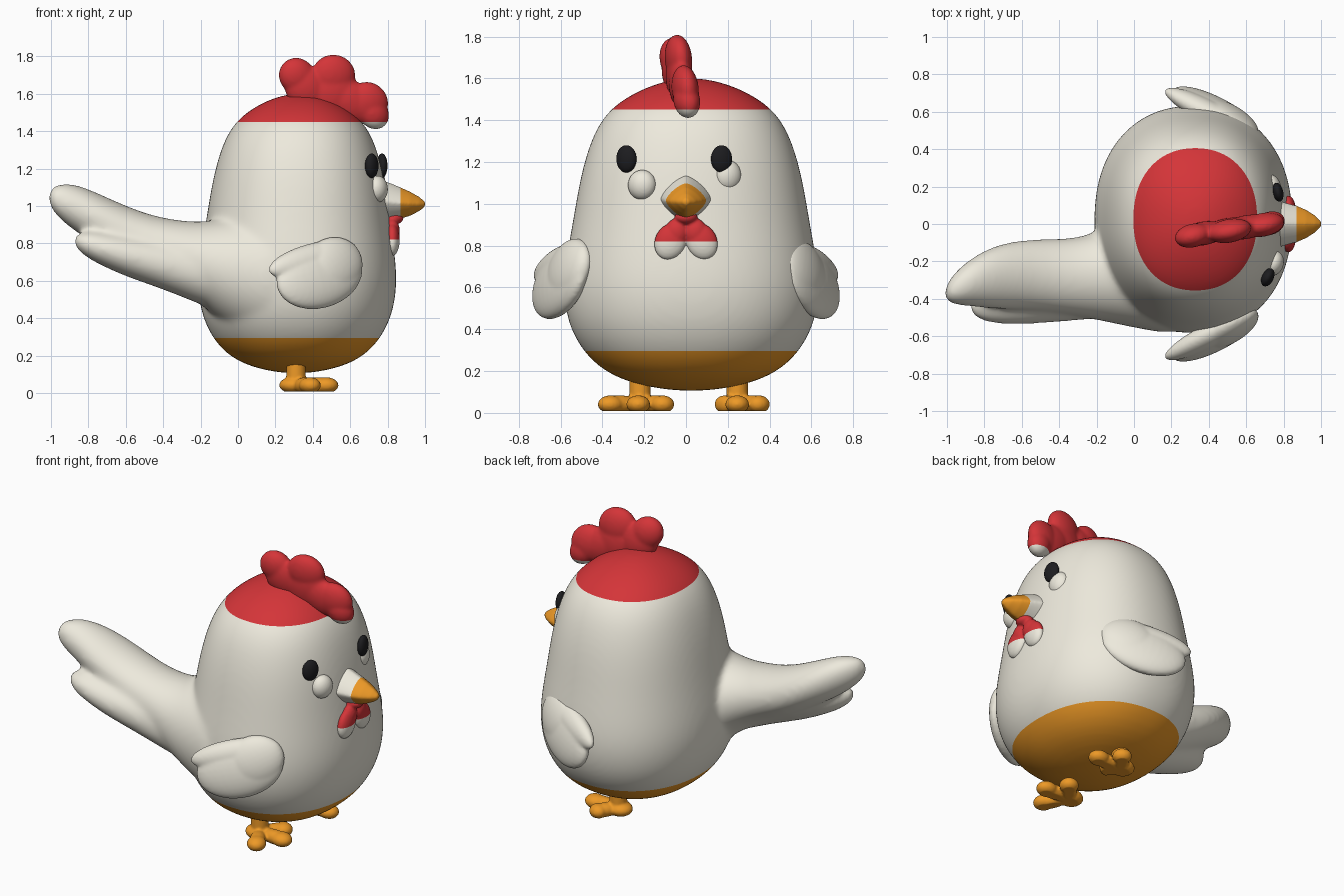
import bpy, bmesh
from math import cos, sin, pi, radians, copysign
from mathutils import Matrix, Vector

if "Cube" in bpy.data.objects:
    bpy.data.objects.remove(bpy.data.objects["Cube"])


def material(name, rgb):
    m = bpy.data.materials.new(name)
    m.diffuse_color = (*rgb, 1)
    m.use_nodes = True
    m.node_tree.nodes["Principled BSDF"].inputs["Base Color"].default_value = m.diffuse_color
    return m


WHITE = material("cream", (0.85, 0.82, 0.72))
RED = material("red", (0.66, 0.035, 0.04))
ORANGE = material("orange", (0.85, 0.32, 0.02))
BLACK = material("black", (0.012, 0.012, 0.014))


def ring(a, b, p=2.0, n=32):
    """Superellipse points with half sizes a and b."""
    f = lambda v: copysign(abs(v) ** (2 / p), v)
    return [(a * f(cos(2 * pi * i / n)), b * f(sin(2 * pi * i / n))) for i in range(n)]


def loft(bm, rings):
    """Closed skin through rings of 3D points."""
    rows = [[bm.verts.new(p) for p in r] for r in rings]
    n = len(rows[0])
    for lo, hi in zip(rows, rows[1:]):
        for i in range(n):
            bm.faces.new((lo[i], lo[(i + 1) % n], hi[(i + 1) % n], hi[i]))
    bm.faces.new(rows[0])
    bm.faces.new(rows[-1])


def tube(bm, sections, p=2.0):
    """Sections (x, y, z, half width, half height) running along x."""
    loft(bm, [[(x, y + u, z + v) for u, v in ring(a, b, p)] for x, y, z, a, b in sections])


def blob(bm, centre, radii, tilt=0.0, pre=Matrix()):
    """Ellipsoid; tilt raises its +x end."""
    m = (Matrix.Translation(centre) @ pre @ Matrix.Rotation(-tilt, 4, 'Y')
         @ Matrix.Diagonal((*radii, 1)))
    bmesh.ops.create_uvsphere(bm, u_segments=32, v_segments=16, radius=1, matrix=m)


def fuse(name, bm, mats, cuts=(), axis=2, voxel=0.012, smooth=4, subdivide=0):
    """Melt overlapping pieces together and colour them in bands along an axis."""
    bmesh.ops.recalc_face_normals(bm, faces=bm.faces[:])
    me = bpy.data.meshes.new(name)
    bm.to_mesh(me)
    ob = bpy.data.objects.new(name, me)
    bpy.context.collection.objects.link(ob)
    if subdivide:
        ob.modifiers.new("round", 'SUBSURF').levels = subdivide
    rm = ob.modifiers.new("melt", 'REMESH')
    rm.mode, rm.voxel_size = 'VOXEL', voxel
    sm = ob.modifiers.new("soften", 'SMOOTH')
    sm.factor, sm.iterations = 0.5, smooth
    done = bpy.data.meshes.new_from_object(ob.evaluated_get(bpy.context.evaluated_depsgraph_get()))
    ob.modifiers.clear()
    done.materials.clear()
    for m in mats:
        done.materials.append(m)
    bm.clear()
    bm.from_mesh(done)
    normal = Vector([float(i == axis) for i in range(3)])
    for c in cuts:
        bmesh.ops.bisect_plane(bm, geom=bm.verts[:] + bm.edges[:] + bm.faces[:], dist=1e-5,
                               plane_co=normal * c, plane_no=normal)
    for v in bm.verts:
        v.co.z = max(v.co.z, 0.008)
    for f in bm.faces:
        f.smooth = True
        f.material_index = sum(f.calc_center_median()[axis] > c for c in cuts)
    bm.to_mesh(done)
    bm.free()
    ob.data = done
    return ob


# body and tail
bm = bmesh.new()
profile = [(0.105, 0.06), (0.122, 0.2), (0.16, 0.34), (0.22, 0.445), (0.3, 0.522), (0.4, 0.578),
           (0.5, 0.604), (0.6, 0.612), (0.7, 0.604), (0.8, 0.588), (0.9, 0.57), (1.0, 0.553),
           (1.1, 0.535), (1.2, 0.512), (1.3, 0.48), (1.38, 0.442), (1.45, 0.39),
           (1.51, 0.31), (1.56, 0.21), (1.59, 0.11), (1.6, 0.04)]
loft(bm, [[(0.31 + 0.012 * z + u, 0.025 + v, z) for u, v in ring(r * 0.87, r, 2.2, 48)]
          for z, r in profile])
tube(bm, [(0.3, -0.25, 0.6, 0.34, 0.36), (0.15, -0.25, 0.615, 0.335, 0.36),
          (0.0, -0.25, 0.64, 0.305, 0.315), (-0.1, -0.26, 0.66, 0.275, 0.27),
          (-0.19, -0.275, 0.69, 0.24, 0.225),
          (-0.3, -0.285, 0.735, 0.21, 0.185), (-0.45, -0.275, 0.79, 0.195, 0.155),
          (-0.6, -0.27, 0.85, 0.188, 0.15), (-0.75, -0.285, 0.93, 0.172, 0.14),
          (-0.87, -0.31, 0.99, 0.13, 0.13), (-0.96, -0.345, 1.03, 0.09, 0.095),
          (-1.015, -0.375, 1.045, 0.035, 0.045)])
tube(bm, [(0.0, -0.28, 0.6, 0.22, 0.2), (-0.2, -0.33, 0.64, 0.175, 0.17),
          (-0.4, -0.36, 0.69, 0.165, 0.135), (-0.6, -0.385, 0.735, 0.155, 0.115),
          (-0.75, -0.41, 0.78, 0.125, 0.09), (-0.83, -0.43, 0.8, 0.085, 0.065),
          (-0.88, -0.445, 0.815, 0.025, 0.025)])
fuse("body_and_tail", bm, [ORANGE, WHITE, RED], [0.295, 1.45], voxel=0.014, smooth=24, subdivide=1)

# comb, slightly turned
bm = bmesh.new()
turn = Matrix(((1, 0, 0, 0), (0.13, 1, -0.06, 0), (0, 0, 1, 0), (0, 0, 0, 1)))
for x, z, a, b, tilt in [(0.315, 1.695, 0.1, 0.095, 2.3), (0.37, 1.63, 0.13, 0.115, 2.3),
                         (0.51, 1.695, 0.115, 0.118, 1.6), (0.51, 1.6, 0.14, 0.14, 0),
                         (0.69, 1.55, 0.115, 0.112, -0.9), (0.725, 1.495, 0.09, 0.078, -0.9),
                         (0.6, 1.56, 0.15, 0.11, -0.5)]:
    y = -0.035 + 0.13 * (x - 0.5) - 0.06 * (z - 1.65)
    blob(bm, (x, y, z), (a, 0.064, b), tilt, turn)
fuse("comb", bm, [WHITE, RED], [1.45], voxel=0.01, smooth=7)

# wings
for s, side in ((-1, "right"), (1, "left")):
    bm = bmesh.new()
    lean = Matrix(((1, 0, 0, 0), (-s * 0.42, 1, -s * 0.2, 0), (0, 0, 1, 0), (0, 0, 0, 1)))
    for x, z, a, t, b, tilt in [(0.4, 0.715, 0.245, 0.068, 0.085, 0.26),
                                (0.435, 0.625, 0.235, 0.08, 0.172, 0.28),
                                (0.51, 0.68, 0.16, 0.083, 0.152, 0.6)]:
        y = s * (0.605 - 0.42 * (x - 0.42) - 0.2 * (z - 0.64))
        blob(bm, (x, y, z), (a, t, b), tilt, lean)
    fuse(side + "_wing", bm, [WHITE], voxel=0.01, smooth=6)

# beak with orange tip
bm = bmesh.new()
tube(bm, [(0.7, 0, 1.025, 0.14, 0.125), (0.79, 0, 1.022, 0.12, 0.11),
          (0.87, 0, 1.015, 0.098, 0.084), (0.92, 0, 1.012, 0.077, 0.065),
          (0.97, 0, 1.01, 0.045, 0.038), (1.0, 0, 1.01, 0.015, 0.014)], 1.4)
fuse("beak", bm, [WHITE, ORANGE], [0.87], axis=0, voxel=0.007, smooth=4)

# wattles
bm = bmesh.new()
for s in (-1, 1):
    blob(bm, (0.825, s * 0.075, 0.82), (0.04, 0.074, 0.09), 0,
         Matrix.Rotation(s * radians(25), 4, 'X'))
    blob(bm, (0.825, s * 0.045, 0.865), (0.04, 0.055, 0.065))
blob(bm, (0.83, 0, 0.935), (0.055, 0.055, 0.035))
fuse("wattles", bm, [WHITE, RED], [0.82], voxel=0.007, smooth=3)

# eyes and cheeks
for name, mat, pos, rad, yaw in [
        ("right_eye", BLACK, (0.715, -0.285, 1.215), (0.032, 0.052, 0.066), -25),
        ("left_eye", BLACK, (0.77, 0.17, 1.215), (0.028, 0.052, 0.066), 12),
        ("right_cheek", WHITE, (0.745, -0.21, 1.09), (0.055, 0.069, 0.072), -18),
        ("left_cheek", WHITE, (0.735, 0.2, 1.135), (0.05, 0.066, 0.075), 15)]:
    bm = bmesh.new()
    blob(bm, pos, rad, 0, Matrix.Rotation(radians(yaw), 4, 'Z'))
    fuse(name, bm, [mat], voxel=0.006, smooth=1)

# legs and feet: toes are (heading, length)
for side, y, toes in [("right", -0.22, [(-62, 0.22), (-3, 0.225), (50, 0.195)]),
                      ("left", 0.245, [(55, 0.175), (0, 0.225), (-45, 0.12)])]:
    bm = bmesh.new()
    loft(bm, [[(0.31 + u, y + v, z) for u, v in ring(r, r)]
              for z, r in [(0.03, 0.06), (0.08, 0.052), (0.22, 0.05)]])
    blob(bm, (0.3, y, 0.042), (0.08, 0.07, 0.045))
    for heading, length in toes:
        rot = Matrix.Rotation(radians(heading), 4, 'Z')
        for d, half, wide in [(0.5, 0.5, 0.047), (0.72, 0.29, 0.057)]:
            c = Vector((0.31, y, 0.041)) + rot @ Vector((length * d, 0, 0))
            blob(bm, c, (length * half, wide, 0.043), 0, rot)
    fuse(side + "_foot", bm, [ORANGE], voxel=0.008, smooth=3)
